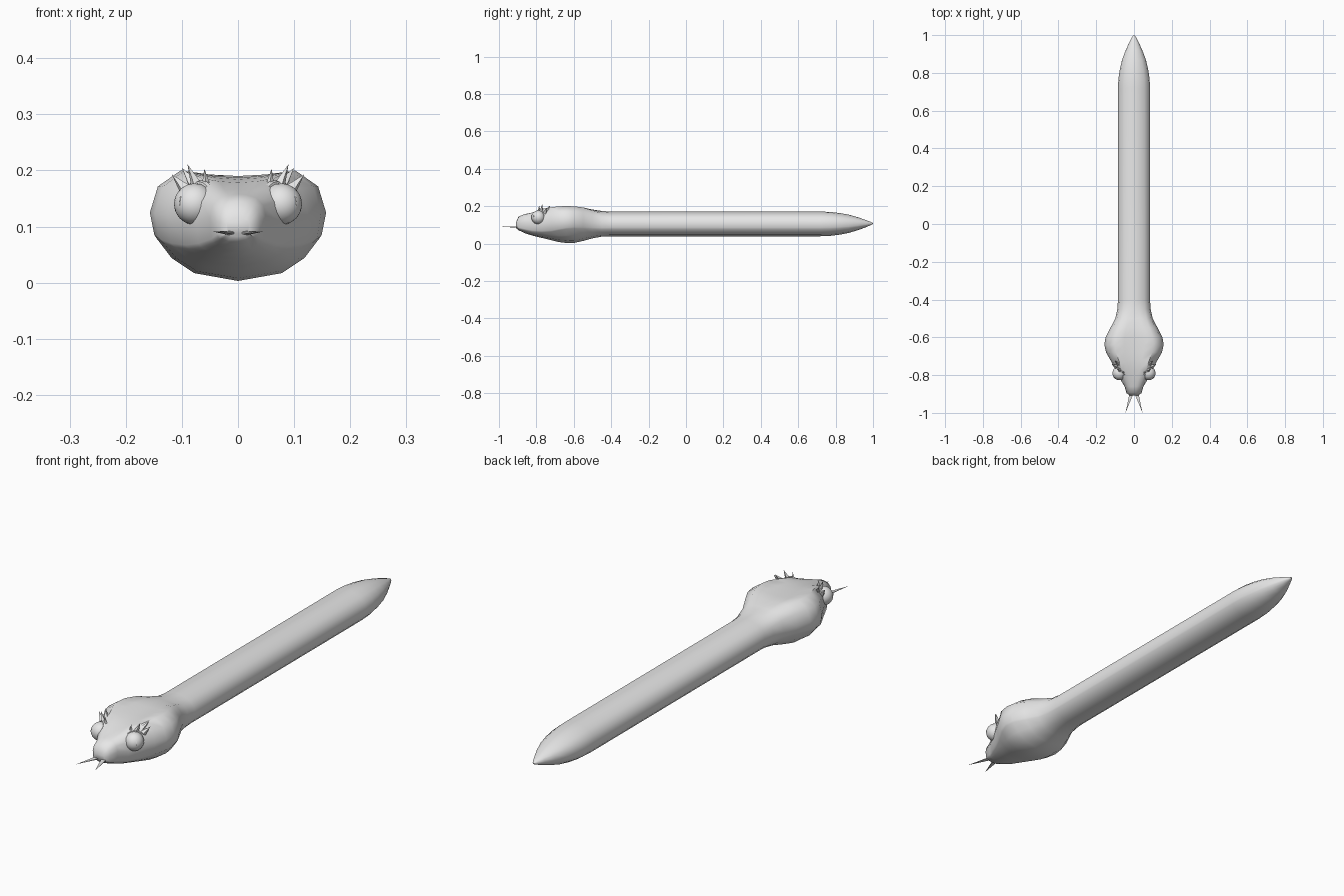
import bpy, bmesh, math
from mathutils import Vector, Matrix

if "Cube" in bpy.data.objects:
    bpy.data.objects.remove(bpy.data.objects["Cube"])

grey = bpy.data.materials.new("plain grey")
grey.diffuse_color = (0.8, 0.8, 0.8, 1)
grey.use_nodes = True
grey.node_tree.nodes["Principled BSDF"].inputs["Base Color"].default_value = grey.diffuse_color


def finish(name, bm, angle=40):
    bmesh.ops.recalc_face_normals(bm, faces=bm.faces)
    me = bpy.data.meshes.new(name)
    bm.to_mesh(me)
    bm.free()
    me.materials.append(grey)
    ob = bpy.data.objects.new(name, me)
    bpy.context.collection.objects.link(ob)
    bpy.ops.object.select_all(action='DESELECT')
    ob.select_set(True)
    bpy.context.view_layer.objects.active = ob
    bpy.ops.object.shade_smooth_by_angle(angle=math.radians(angle))
    return ob


def half_section(w, zt, zc, zm, zl, zb, jaw):
    # crown, crest, cheek, lip crease, jaw, chin
    return [(0, zt), (.33 * w, .7 * zt + .3 * zc), (.65 * w, zc),
            (.91 * w, zm + .62 * (zc - zm)), (w, zm), (.95 * w, zl),
            (jaw * w, zl - .007), (.82 * jaw * w, (zl + zb) / 2),
            (.54 * jaw * w, zb + .17 * (zl - zb)), (0, zb)]


# y, half width, crown, crest, widest height, lip, chin, jaw inset
stations = [
    (-.908, .022, .115, .112, .102, .094, .082, .90),
    (-.895, .040, .145, .138, .110, .086, .071, .85),
    (-.860, .050, .158, .151, .115, .078, .055, .86),
    (-.820, .074, .166, .166, .110, .070, .042, .87),
    (-.770, .098, .178, .186, .115, .067, .030, .88),
    (-.720, .125, .184, .194, .120, .070, .018, .89),
    (-.680, .148, .187, .199, .124, .078, .008, .90),
    (-.640, .157, .188, .200, .125, .085, .003, .92),
    (-.600, .151, .190, .199, .123, .088, .003, .92),
    (-.550, .125, .190, .193, .118, .087, .014, .92),
    (-.500, .099, .182, .177, .110, .085, .028, .92),
    (-.450, .088, .174, .160, .106, .084, .037, .92),
    (-.400, .085, .171, .155, .105, .085, .039, .92)]
rings = [(s[0], half_section(*s[1:])) for s in stations]

# straight trunk and tapering tail reuse the last section
trunk = rings[-1][1]
for y, k in [(.72, 1), (.77, .97), (.82, .88), (.87, .74), (.92, .52),
             (.96, .30), (.99, .12), (1.0, .03)]:
    rings.append((y, [(x * k, .107 + (z - .107) * k) for x, z in trunk]))

# head and body skin
bm = bmesh.new()
loops = []
for y, half in rings:
    full = half + [(-x, z) for x, z in half[-2:0:-1]]
    loops.append([bm.verts.new((x, y, z)) for x, z in full])
n = len(loops[0])
for a, b in zip(loops, loops[1:]):
    for i in range(n):
        bm.faces.new((a[i], a[(i + 1) % n], b[(i + 1) % n], b[i]))
bm.faces.new(loops[0])
bm.faces.new(loops[-1])
finish("snake_body", bm, 50)


def spike(name, base, tip, radius, sides=4, flat=1.0):
    base, tip = Vector(base), Vector(tip)
    d = tip - base
    bm = bmesh.new()
    bmesh.ops.create_cone(bm, cap_ends=True, segments=sides, radius1=radius,
                          radius2=0, depth=d.length)
    rot = d.to_track_quat('Z', 'Y').to_matrix().to_4x4()
    bmesh.ops.transform(bm, verts=bm.verts, matrix=Matrix.Translation((base + tip) / 2)
                        @ rot @ Matrix.Diagonal((1, flat, 1, 1)))
    finish(name, bm, 20)


for s, side in ((1, "left"), (-1, "right")):
    centre = Vector((s * .077, -.79, .140))
    out = Vector((s * .72, -.66, .18)).normalized()
    across = out.cross(Vector((0, 0, 1))).normalized()
    up = across.cross(out).normalized()
    frame = Matrix((across, up, out)).transposed().to_4x4()
    place = Matrix.Translation(centre) @ frame

    # eyeball
    bm = bmesh.new()
    bmesh.ops.create_uvsphere(bm, u_segments=24, v_segments=14, radius=.037)
    bmesh.ops.transform(bm, verts=bm.verts, matrix=place)
    finish(side + "_eye", bm)

    # slit pupil, barely proud of the eyeball
    bm = bmesh.new()
    bmesh.ops.create_uvsphere(bm, u_segments=16, v_segments=12, radius=.0385)
    bmesh.ops.transform(bm, verts=bm.verts,
                        matrix=place @ Matrix.Diagonal((.13, .72, 1, 1)))
    finish(side + "_pupil", bm)

    # eyelid ridge: tapered tube arching over the eye
    bm = bmesh.new()
    prev = None
    for i in range(13):
        t = math.radians(-15 + 210 * i / 12)
        r = .002 + .006 * math.sin(math.pi * i / 12)
        rim = Vector((math.cos(t), math.sin(t), 0))
        ring = []
        for j in range(6):
            a = j * math.pi / 3
            p = rim * (.037 + r * math.cos(a)) + Vector((0, 0, -.008 + r * math.sin(a)))
            ring.append(bm.verts.new(place @ p))
        if prev:
            for j in range(6):
                bm.faces.new((prev[j], prev[(j + 1) % 6], ring[(j + 1) % 6], ring[j]))
        else:
            bm.faces.new(ring)
        prev = ring
    bm.faces.new(prev)
    finish(side + "_eyelid", bm)

    # horned brow scales
    horns = [((.072, -.775, .168), (.090, -.768, .211), .012),
             ((.056, -.785, .165), (.060, -.785, .203), .010),
             ((.094, -.755, .165), (.118, -.742, .193), .012),
             ((.080, -.745, .175), (.100, -.725, .205), .011)]
    for i, (b, t, r) in enumerate(horns):
        spike(f"{side}_brow_scale_{i + 1}", (s * b[0], *b[1:]), (s * t[0], *t[1:]), r)

    # tongue fork
    spike(side + "_tongue_fork", (s * .010, -.885, .088), (s * .045, -1.0, .091),
          .013, 6, .35)
